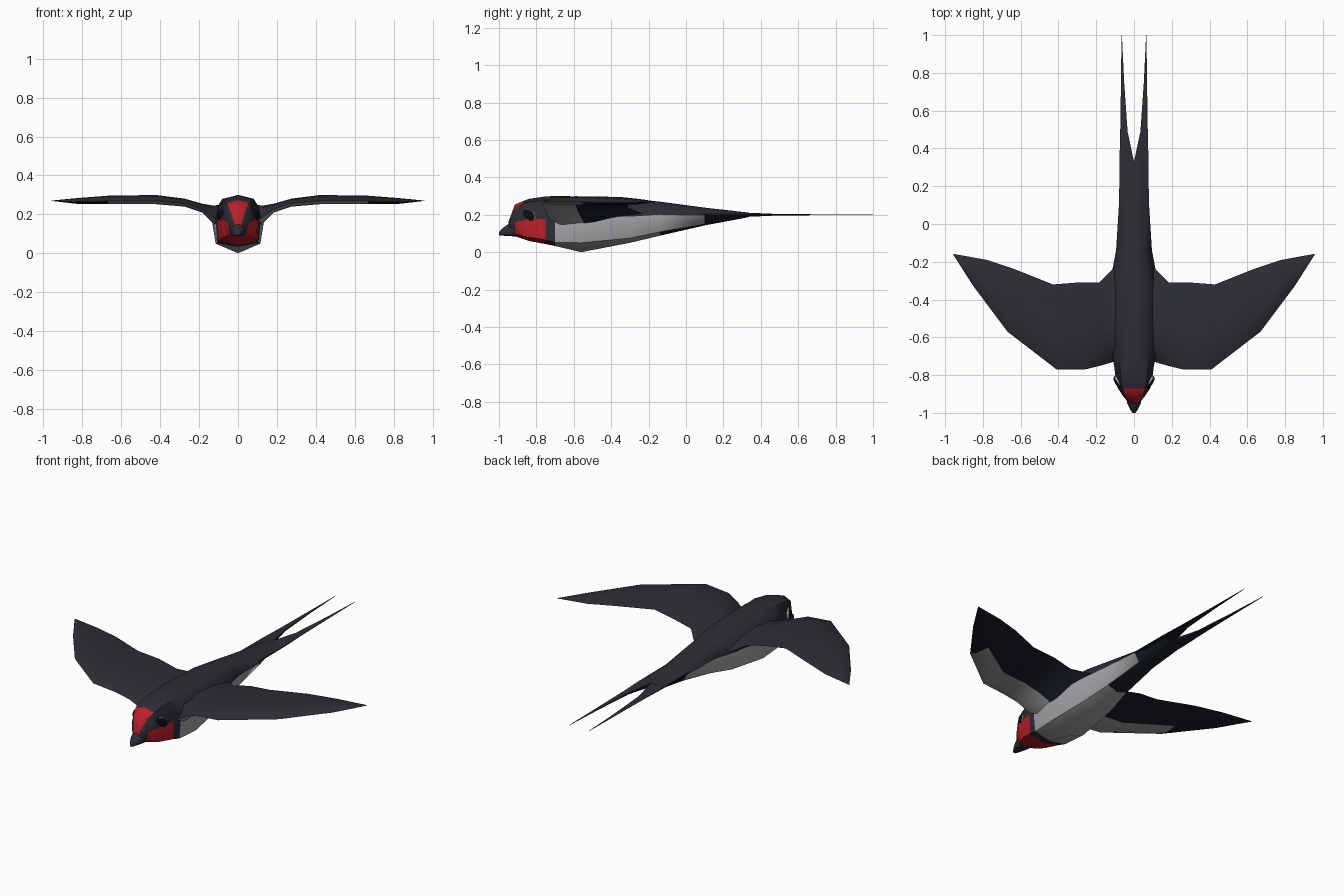
import bpy, bmesh, math

if "Cube" in bpy.data.objects:
    bpy.data.objects.remove(bpy.data.objects["Cube"])


def material(name, rgb):
    m = bpy.data.materials.new(name)
    m.diffuse_color = (*rgb, 1)
    m.use_nodes = True
    m.node_tree.nodes["Principled BSDF"].inputs["Base Color"].default_value = m.diffuse_color
    return m


MATS = [material("slate", (0.026, 0.026, 0.036)), material("navy", (0.010, 0.013, 0.022)),
        material("pale", (0.36, 0.36, 0.38)), material("red", (0.50, 0.014, 0.022)),
        material("black", (0.004, 0.004, 0.005))]
SLATE, NAVY, PALE, RED, BLACK = range(5)


def finish(ob, mirror=False, angle=50):
    bpy.ops.object.select_all(action='DESELECT')
    ob.select_set(True)
    bpy.context.view_layer.objects.active = ob
    if mirror:
        ob.modifiers.new("Mirror", 'MIRROR')
    bpy.ops.object.shade_smooth_by_angle(angle=math.radians(angle))


def loft(name, rings, colour, mirror=False, angle=50):
    """Skin closed rings; colour(i, j) gives the material of each quad."""
    bm = bmesh.new()
    vs = [[bm.verts.new(p) for p in r] for r in rings]
    n = len(rings[0])
    for i in range(len(rings) - 1):
        for j in range(n):
            k = (j + 1) % n
            f = bm.faces.new((vs[i][j], vs[i][k], vs[i + 1][k], vs[i + 1][j]))
            f.material_index = colour(i, j)
    for end, i in ((vs[0], 0), (vs[-1], len(rings) - 2)):
        bm.faces.new(end).material_index = colour(i, 0)
    bmesh.ops.remove_doubles(bm, verts=bm.verts, dist=1e-5)
    bmesh.ops.recalc_face_normals(bm, faces=bm.faces)
    me = bpy.data.meshes.new(name)
    bm.to_mesh(me)
    bm.free()
    for m in MATS:
        me.materials.append(m)
    ob = bpy.data.objects.new(name, me)
    bpy.context.collection.objects.link(ob)
    finish(ob, mirror, angle)
    return ob


def section(y, zt, x1, z1, x2, z2, x3, z3, zb):
    """Eight-sided body ring from its right half."""
    side = [(x1, z1), (x2, z2), (x3, z3)]
    pts = [(0, zt)] + side + [(0, zb)] + [(-x, z) for x, z in reversed(side)]
    return [(x, y, z) for x, z in pts]


# Head and body in one loft, coloured by patch
BODY = [
    (-0.95, .160, .018, .155, .025, .130, .018, .105, .095),
    (-0.915, .255, .045, .235, .055, .160, .038, .100, .085),
    (-0.87, .273, .060, .258, .085, .170, .065, .085, .070),
    (-0.84, .285, .066, .267, .095, .180, .080, .080, .060),
    (-0.75, .298, .075, .280, .105, .175, .098, .065, .043),
    (-0.70, .300, .072, .280, .118, .190, .105, .052, .033),
    (-0.56, .298, .080, .280, .138, .190, .115, .050, .000),
    (-0.30, .285, .075, .272, .125, .190, .090, .075, .050),
    (-0.14, .270, .055, .260, .095, .200, .065, .108, .088),
    (0.10, .238, .042, .230, .080, .198, .050, .150, .143),
    (0.33, .212, .030, .209, .075, .200, .030, .190, .186)]


def body_colour(i, j):
    col = min(j, 7 - j)
    if col == 0 and i < 2:
        return RED
    if col >= 2:
        if 1 <= i < 4:
            return RED
        if 5 <= i < 8 or (i == 8 and col == 2):
            return PALE
        if i >= 8:
            return NAVY
    return SLATE


loft("body", [section(*s) for s in BODY], body_colour)

# Beak
BEAK = [
    (-0.88, .175, .030, .165, .050, .130, .035, .090, .080),
    (-0.95, .150, .024, .143, .036, .120, .026, .093, .087),
    (-0.985, .125, .014, .120, .018, .108, .014, .092, .088),
    (-1.00, .106, .006, .104, .008, .098, .006, .091, .090)]
loft("beak", [section(*s) for s in BEAK], lambda i, j: SLATE)


# Wings: (x, x shift of trailing edge, leading y, trailing y, top z, bottom z)
WING = [
    (.09, .00, -.72, -.22, .250, .120),
    (.125, .00, -.735, -.25, .245, .150),
    (.185, .00, -.752, -.31, .255, .210),
    (.26, .04, -.77, -.31, .281, .240),
    (.41, .02, -.77, -.32, .299, .252),
    (.67, -.04, -.57, -.24, .297, .252),
    (.85, -.07, -.33, -.19, .284, .254),
    (.957, .00, -.162, -.158, .271, .269)]


def wing_ring(x, dx, le, te, zt, zb):
    h = zt - zb
    prof = [(0, zb + .35 * h), (.15, zt - .12 * h), (.40, zt), (.72, zt - .08 * h),
            (1, zt - .35 * h), (.72, zb + .35 * h), (.40, zb), (.12, zb + .05 * h)]
    return [(x + dx * t, le + (te - le) * t, z) for t, z in prof]


def wing_colour(i, j):
    if j >= 6:
        return PALE if i < 5 else NAVY
    return NAVY if j >= 4 else SLATE


loft("wing", [wing_ring(*s) for s in WING], wing_colour, mirror=True)

# Forked tail: (y, inner x, outer x, half thickness)
TAIL = [(.08, 0, .078, .012), (.33, 0, .077, .011), (.49, .034, .073, .004),
        (.75, .052, .069, .002), (1.0, .064, .066, .001)]
loft("tail_fork",
     [[(a, y, .2 + h), (b, y, .2 + h * .3), (b, y, .2 - h * .3), (a, y, .2 - h)]
      for y, a, b, h in TAIL],
     lambda i, j: SLATE if j == 0 else NAVY, mirror=True)


# Eyes with a thin pale rim
def eye_disc(name, radius, depth, out, mat):
    yaw = math.radians(-35)
    bpy.ops.mesh.primitive_uv_sphere_add(segments=16, ring_count=8, radius=1)
    ob = bpy.context.object
    ob.name = name
    for v in ob.data.vertices:
        x, y, z = v.co.x * depth + out, v.co.y * radius, v.co.z * radius * .72
        v.co = (.080 + x * math.cos(yaw) - y * math.sin(yaw),
                -.84 + x * math.sin(yaw) + y * math.cos(yaw), .197 + z - .15 * y)
    ob.data.materials.append(MATS[mat])
    finish(ob, True)


eye_disc("eye_rim", .044, .012, .000, PALE)
eye_disc("eye", .041, .016, .003, BLACK)
